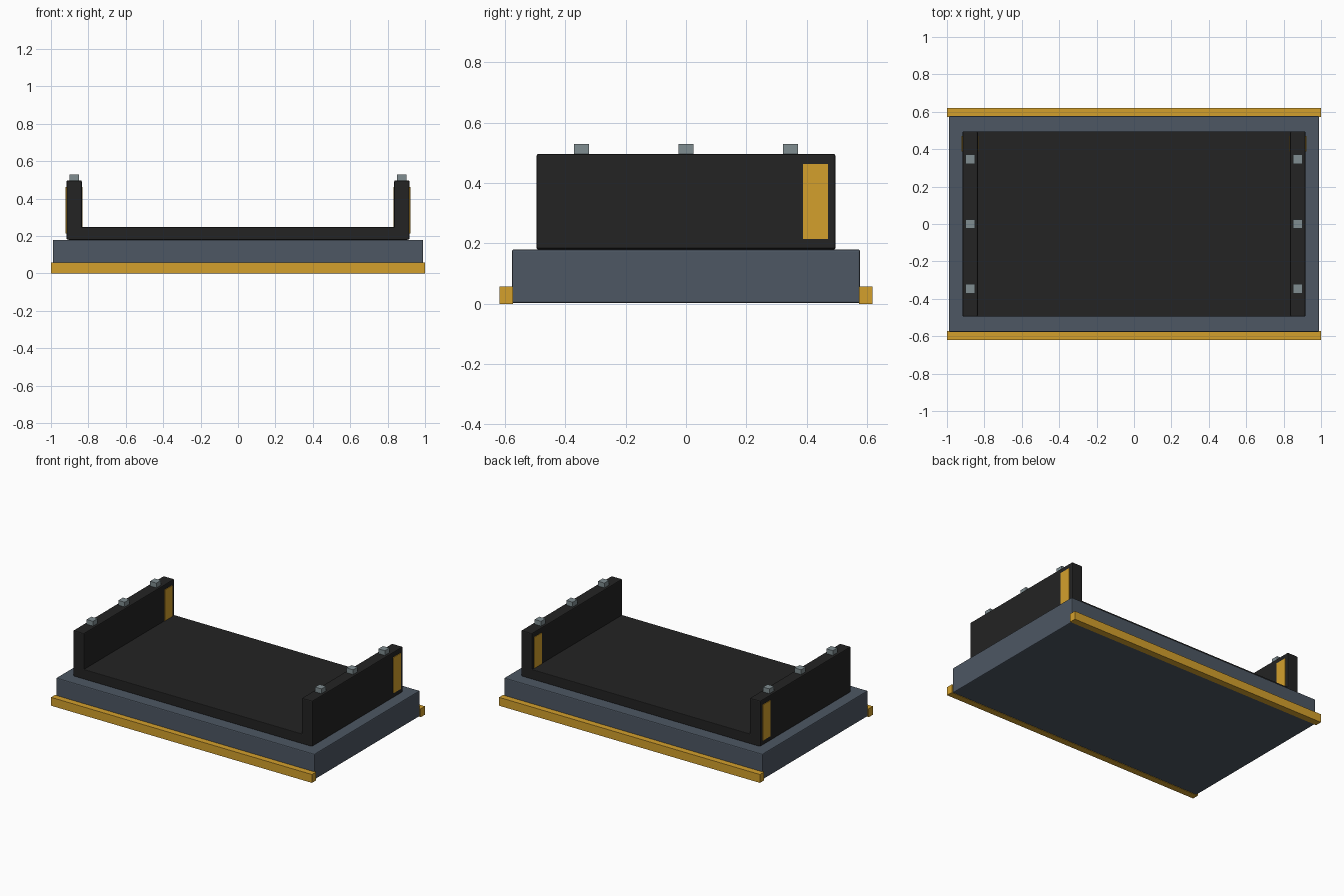
import bpy

default = bpy.data.objects.get("Cube")
if default:
    bpy.data.objects.remove(default, do_unlink=True)


def material(name, rgb):
    """Flat material from 0-255 display values."""
    lin = [((c / 255 + 0.055) / 1.055) ** 2.4 for c in rgb] + [1]
    mat = bpy.data.materials.new(name)
    mat.use_nodes = True
    mat.diffuse_color = lin
    bsdf = mat.node_tree.nodes["Principled BSDF"]
    bsdf.inputs["Base Color"].default_value = lin
    bsdf.inputs["Roughness"].default_value = 0.7
    return mat


slate = material("slate grey", (77, 87, 99))
black = material("soft black", (35, 35, 35))
amber = material("amber", (212, 160, 44))
steel = material("steel grey", (128, 141, 145))


def box(name, low, high, mat, bevel=0):
    """Box between two corners, with optional softened edges."""
    bpy.ops.mesh.primitive_cube_add(
        size=1, location=[(a + b) / 2 for a, b in zip(low, high)])
    ob = bpy.context.object
    ob.name = name
    ob.scale = [b - a for a, b in zip(low, high)]
    bpy.ops.object.transform_apply(location=False, rotation=False, scale=True)
    ob.data.materials.append(mat)
    if bevel:
        mod = ob.modifiers.new("soft edges", "BEVEL")
        mod.width = bevel
        mod.segments = 2
    return ob


# Base slab and the bed lying on it
box("base", (-0.99, -0.577, 0.002), (0.99, 0.577, 0.18), slate, 0.006)
box("bed_floor", (-0.91, -0.495, 0.18), (0.91, 0.495, 0.248), black, 0.004)

# Bumper rails along the front and back
for name, y in (("front_rail", -0.596), ("back_rail", 0.596)):
    box(name, (-1, y - 0.023, 0), (1, y + 0.023, 0.058), amber)

# End walls with wrap-through stripes and top studs
for side, s in (("left", 1), ("right", -1)):
    def span(a, b):
        return sorted((s * a, s * b))

    x0, x1 = span(0.835, 0.917)
    box(side + "_wall", (x0, -0.495, 0.182), (x1, 0.495, 0.497), black, 0.006)
    x0, x1 = span(0.831, 0.921)
    box(side + "_stripe", (x0, 0.388, 0.215), (x1, 0.47, 0.463), amber)
    x0, x1 = span(0.851, 0.9)
    for where, y in (("front", -0.347), ("middle", 0), ("back", 0.347)):
        box(f"{side}_{where}_stud", (x0, y - 0.025, 0.49),
            (x1, y + 0.025, 0.53), steel)
